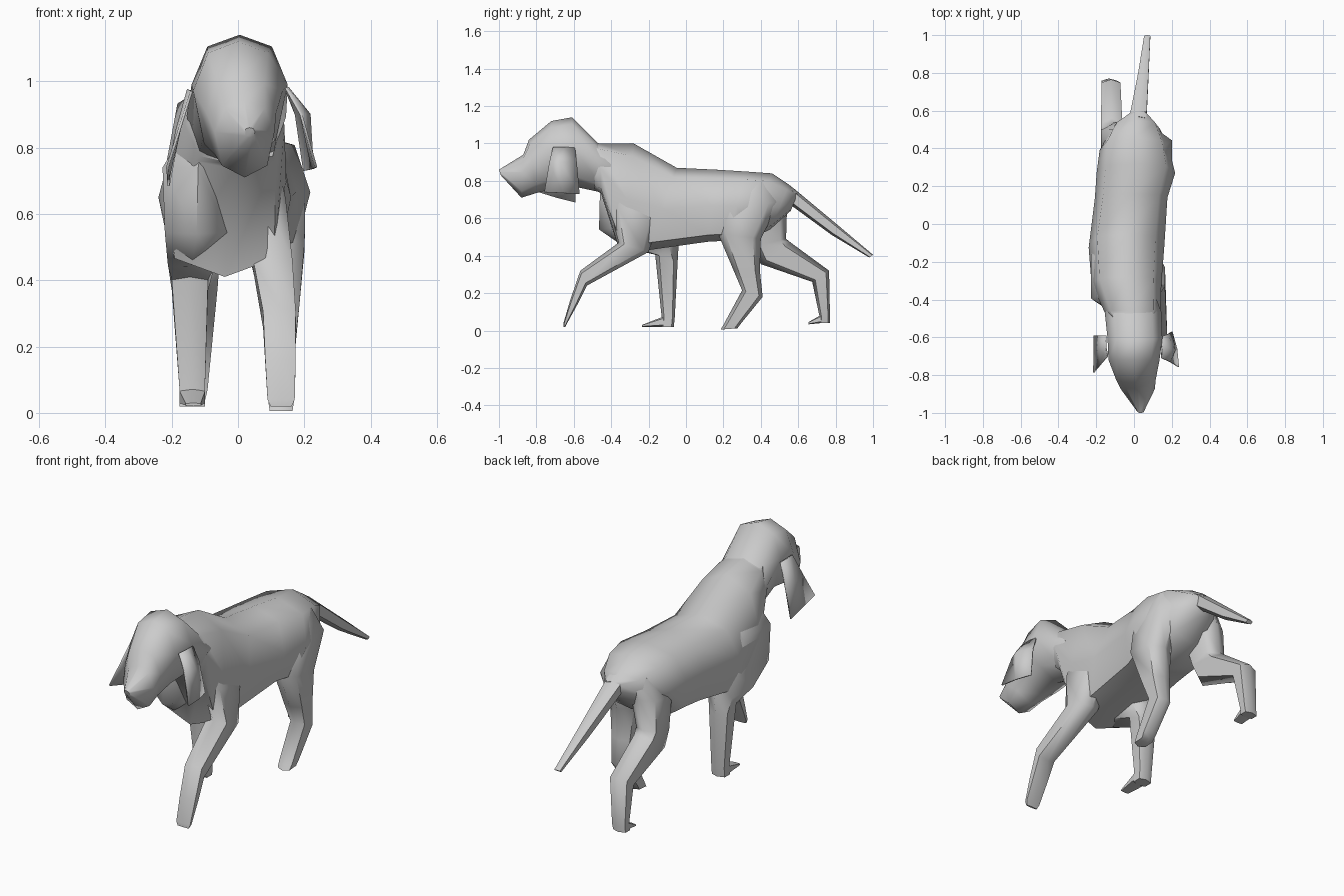
import bpy, bmesh
from math import sin, cos, pi, radians, copysign


def finish(name, bm):
    bmesh.ops.recalc_face_normals(bm, faces=bm.faces)
    mesh = bpy.data.meshes.new(name)
    bm.to_mesh(mesh)
    bm.free()
    mesh.shade_smooth()
    mesh.set_sharp_from_angle(angle=radians(60))
    obj = bpy.data.objects.new(name, mesh)
    bpy.context.collection.objects.link(obj)
    return obj


def soft(v, power):
    return copysign(abs(v) ** power, v) if abs(v) > 1e-6 else 0.0


def loft(name, sections, sides=6, power=0.65, power_b=None, lift=1.0):
    """Section: edge A (y, z), edge B (y, z), centre x, half width.
    power squares the A half, power_b the B half; lift moves the widest point to A."""
    bm = bmesh.new()
    rings = []
    for ya, za, yb, zb, x, w in sections:
        ring = []
        for i in range(sides):
            a = 2 * pi * i / sides
            p = power if cos(a) > 0 else power_b or power
            t = ((1 - soft(cos(a), p)) / 2) ** lift
            ring.append(bm.verts.new((x + w * soft(sin(a), p),
                                      ya + (yb - ya) * t, za + (zb - za) * t)))
        rings.append(ring)
    for r, s in zip(rings, rings[1:]):
        for i in range(sides):
            j = (i + 1) % sides
            bm.faces.new((r[i], r[j], s[j], s[i]))
    bm.faces.new(rings[0])
    bm.faces.new(rings[-1])
    return finish(name, bm)


def flap(name, rows):
    """Thin bent sheet from rows of three points."""
    bm = bmesh.new()
    grid = [[bm.verts.new(p) for p in row] for row in rows]
    for r, s in zip(grid, grid[1:]):
        for i in range(2):
            bm.faces.new((r[i], r[i + 1], s[i + 1], s[i]))
    obj = finish(name, bm)
    mod = obj.modifiers.new("thickness", 'SOLIDIFY')
    mod.thickness = 0.008
    mod.offset = 0


# head, widest above the middle
loft("head", [
    (-1.00, 0.86, -0.99, 0.83, 0.035, 0.016),
    (-0.87, 0.94, -0.88, 0.71, 0.02, 0.09),
    (-0.84, 1.02, -0.80, 0.735, 0.01, 0.105),
    (-0.72, 1.12, -0.72, 0.755, 0.0, 0.135),
    (-0.61, 1.14, -0.60, 0.77, 0.005, 0.145),
    (-0.47, 1.00, -0.46, 0.74, -0.005, 0.15),
    (-0.40, 0.98, -0.40, 0.74, -0.01, 0.13),
], 8, 1.15, 0.8, lift=1.3)

# neck, chest and torso back to the rump
loft("torso", [
    (-0.50, 1.01, -0.49, 0.75, -0.005, 0.135),
    (-0.46, 1.00, -0.455, 0.735, -0.01, 0.15),
    (-0.28, 1.00, -0.35, 0.41, -0.04, 0.185),
    (-0.05, 0.87, -0.20, 0.43, -0.04, 0.20),
    (0.16, 0.86, 0.12, 0.475, -0.015, 0.192),
    (0.32, 0.85, 0.22, 0.48, 0.01, 0.208),
    (0.46, 0.84, 0.32, 0.48, 0.003, 0.185),
    (0.55, 0.78, 0.45, 0.54, 0.01, 0.13),
    (0.60, 0.74, 0.56, 0.64, 0.025, 0.045),
], 8, 0.75, 0.6)

# drooping tail
loft("tail", [
    (0.57, 0.765, 0.52, 0.70, 0.02, 0.05),
    (0.81, 0.565, 0.78, 0.51, 0.05, 0.03),
    (1.00, 0.405, 0.98, 0.39, 0.07, 0.018),
])

# front leg reaching forward
loft("front_leg_right", [
    (-0.38, 0.82, -0.18, 0.78, 0.06, 0.05),
    (-0.41, 0.66, -0.14, 0.60, 0.075, 0.075),
    (-0.36, 0.47, -0.20, 0.42, 0.105, 0.065),
    (-0.565, 0.32, -0.53, 0.24, 0.125, 0.054),
    (-0.62, 0.16, -0.58, 0.14, 0.128, 0.05),
    (-0.655, 0.04, -0.635, 0.04, 0.13, 0.045),
    (-0.655, 0.02, -0.645, 0.02, 0.13, 0.035),
])

# front leg planted under the body, with its broad shoulder
loft("front_leg_left", [
    (-0.42, 0.86, -0.12, 0.86, -0.10, 0.06),
    (-0.46, 0.74, -0.10, 0.74, -0.12, 0.118),
    (-0.465, 0.54, -0.05, 0.56, -0.125, 0.105),
    (-0.32, 0.44, -0.04, 0.45, -0.14, 0.078),
    (-0.165, 0.41, -0.045, 0.36, -0.145, 0.06),
    (-0.13, 0.07, -0.06, 0.07, -0.138, 0.042),
    (-0.135, 0.02, -0.065, 0.02, -0.138, 0.042),
])
loft("front_paw_left", [
    (-0.12, 0.075, -0.12, 0.02, -0.138, 0.042),
    (-0.235, 0.03, -0.235, 0.02, -0.135, 0.025),
])

# hind leg stepping forward
loft("hind_leg_right", [
    (0.25, 0.80, 0.44, 0.80, 0.10, 0.06),
    (0.18, 0.64, 0.50, 0.69, 0.122, 0.088),
    (0.17, 0.52, 0.40, 0.49, 0.13, 0.078),
    (0.255, 0.32, 0.395, 0.32, 0.13, 0.06),
    (0.30, 0.215, 0.41, 0.18, 0.13, 0.046),
    (0.20, 0.03, 0.30, 0.045, 0.13, 0.042),
    (0.185, 0.005, 0.275, 0.012, 0.13, 0.038),
])

# hind leg trailing behind
loft("hind_leg_left", [
    (0.36, 0.78, 0.53, 0.75, -0.06, 0.06),
    (0.32, 0.62, 0.54, 0.65, -0.095, 0.08),
    (0.36, 0.45, 0.535, 0.49, -0.115, 0.065),
    (0.40, 0.355, 0.56, 0.47, -0.118, 0.062),
    (0.675, 0.26, 0.765, 0.32, -0.122, 0.055),
    (0.715, 0.07, 0.77, 0.07, -0.13, 0.042),
    (0.71, 0.04, 0.77, 0.04, -0.135, 0.04),
])
loft("hind_paw_left", [
    (0.725, 0.085, 0.725, 0.04, -0.135, 0.038),
    (0.655, 0.045, 0.655, 0.033, -0.135, 0.028),
])

# hanging ears
flap("ear_right", [
    [(0.145, -0.71, 0.98), (0.15, -0.65, 0.98), (0.145, -0.595, 0.975)],
    [(0.19, -0.73, 0.90), (0.215, -0.67, 0.90), (0.175, -0.585, 0.90)],
    [(0.235, -0.757, 0.74), (0.225, -0.66, 0.735), (0.20, -0.57, 0.73)],
])
flap("ear_left", [
    [(-0.14, -0.70, 0.97), (-0.15, -0.65, 0.975), (-0.15, -0.59, 0.975)],
    [(-0.175, -0.74, 0.86), (-0.185, -0.66, 0.85), (-0.18, -0.59, 0.84)],
    [(-0.213, -0.787, 0.74), (-0.21, -0.69, 0.71), (-0.21, -0.59, 0.685)],
])
